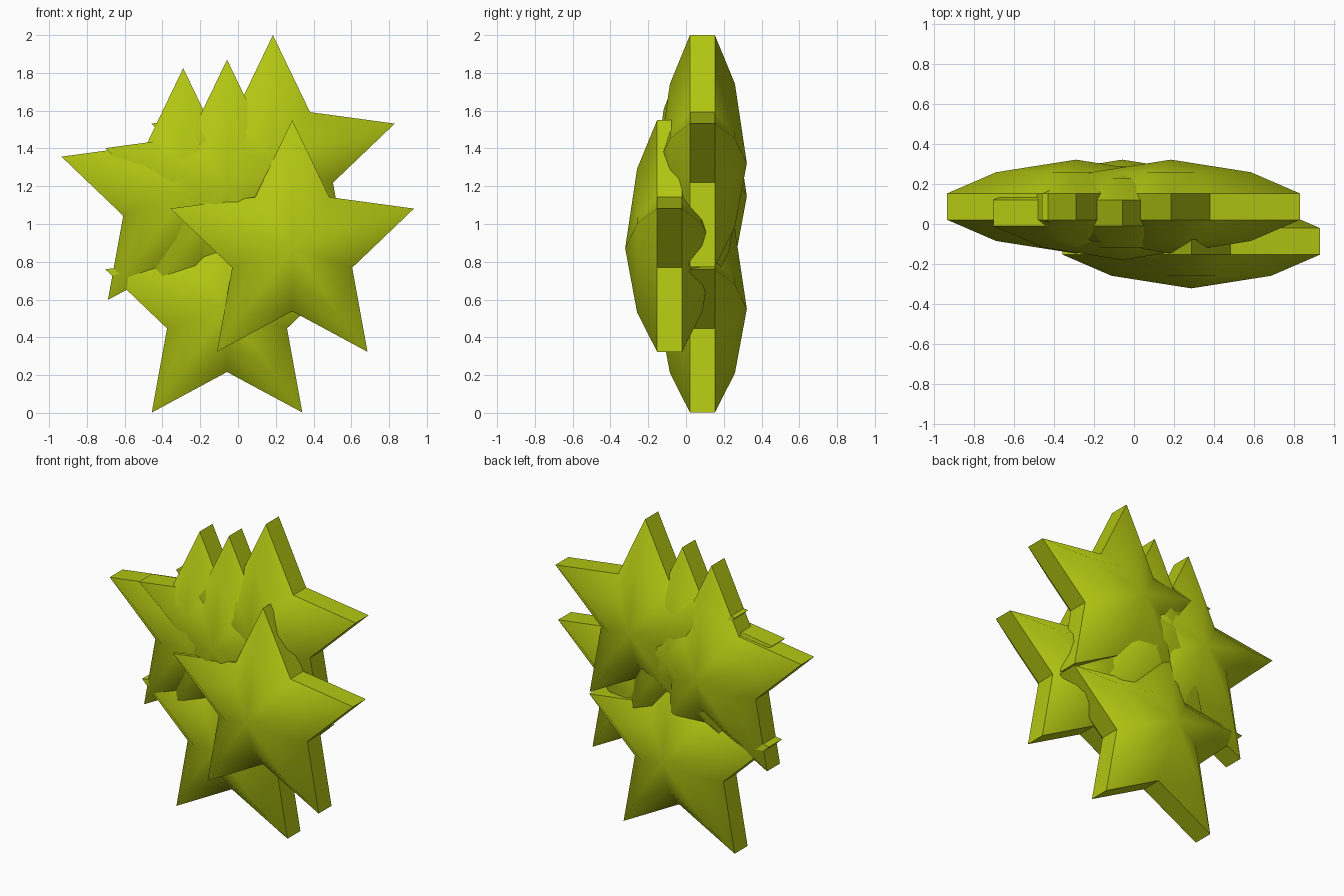
import bpy, bmesh, math

if "Cube" in bpy.data.objects:
    bpy.data.objects.remove(bpy.data.objects["Cube"])

OUTER, INNER = 0.678, 0.334          # tip and notch radii
# Half-thickness profile: (scale of star outline, depth from mid-plane)
RIM, SHOULDER, CENTRE = (1.0, 0.066), (0.62, 0.172), 0.235

olive = bpy.data.materials.new("yellow_green")
olive.diffuse_color = (0.445, 0.56, 0.006, 1)
olive.use_nodes = True
olive.node_tree.nodes["Principled BSDF"].inputs["Base Color"].default_value = olive.diffuse_color


def star_ring(bm, scale, y):
    """Ten-point star outline in the xz plane at depth y."""
    ring = []
    for i in range(10):
        r = (INNER if i % 2 else OUTER) * scale
        a = math.pi / 2 - i * math.pi / 5
        ring.append(bm.verts.new((r * math.cos(a), y, r * math.sin(a))))
    return ring


def puffy_star(name, x, y, z):
    bm = bmesh.new()
    rims = []
    # Domed front and back
    for side in (-1, 1):
        rim = star_ring(bm, RIM[0], side * RIM[1])
        shoulder = star_ring(bm, SHOULDER[0], side * SHOULDER[1])
        peak = bm.verts.new((0, side * CENTRE, 0))
        for i in range(10):
            j = (i + 1) % 10
            bm.faces.new((rim[i], rim[j], shoulder[j], shoulder[i]))
            bm.faces.new((shoulder[i], shoulder[j], peak))
        rims.append(rim)
    for f in bm.faces:
        f.smooth = True
    # Straight side wall with crisp edges
    for i in range(10):
        j = (i + 1) % 10
        wall = bm.faces.new((rims[0][i], rims[0][j], rims[1][j], rims[1][i]))
        for e in wall.edges:
            e.smooth = False
    bmesh.ops.recalc_face_normals(bm, faces=bm.faces)
    mesh = bpy.data.meshes.new(name)
    bm.to_mesh(mesh)
    bm.free()
    mesh.materials.append(olive)
    obj = bpy.data.objects.new(name, mesh)
    obj.location = (x, y, z)
    bpy.context.collection.objects.link(obj)


# Cluster of five overlapping stars
puffy_star("front_star", 0.287, -0.087, 0.872)
puffy_star("top_star", 0.185, 0.087, 1.322)
puffy_star("left_star", -0.29, 0.087, 1.147)
puffy_star("middle_star", -0.058, 0.055, 1.192)
puffy_star("bottom_star", -0.058, 0.087, 0.5505)
